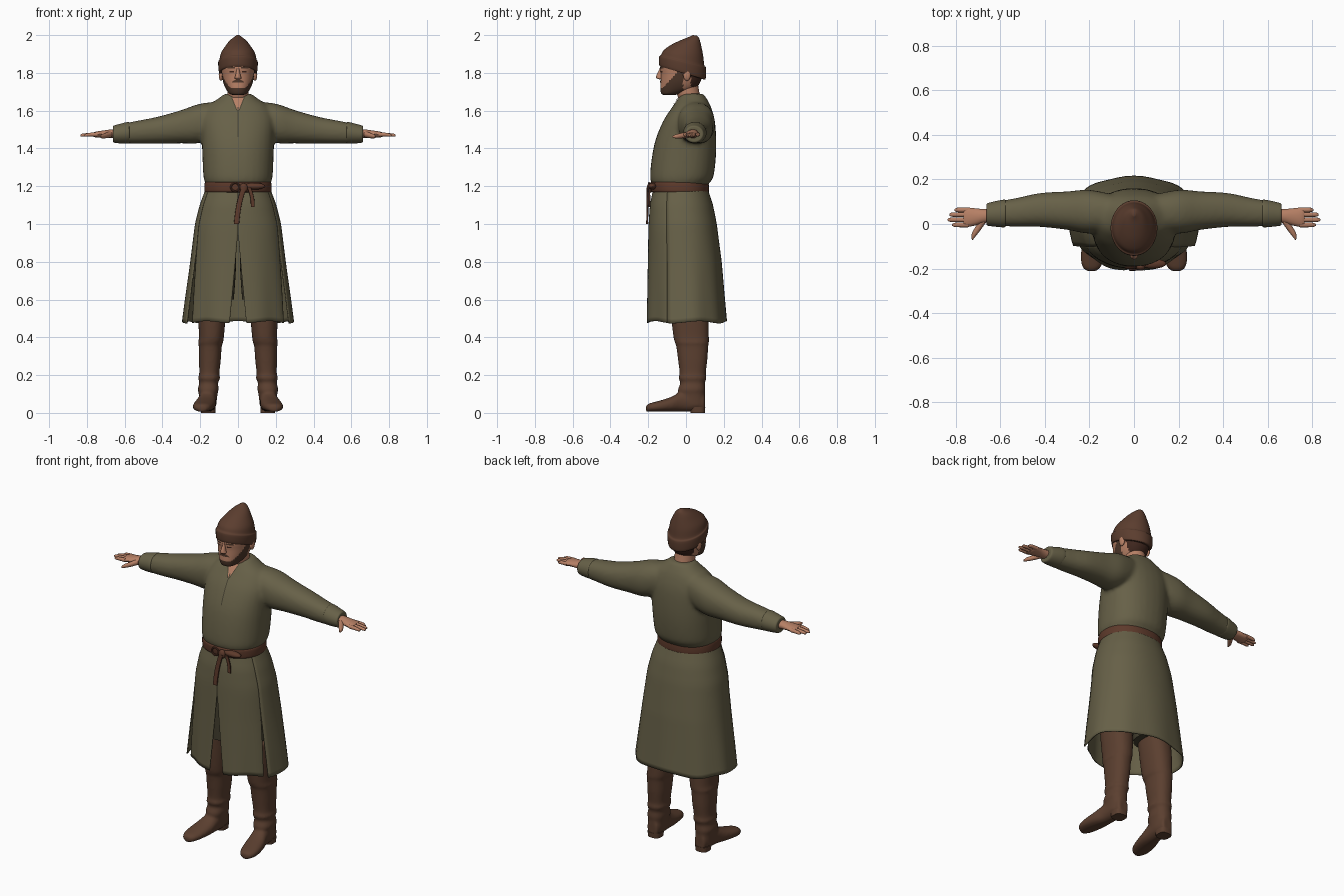
import bpy, bmesh, math
from mathutils import Vector
from mathutils.bvhtree import BVHTree

cube = bpy.data.objects.get("Cube")
if cube:
    bpy.data.objects.remove(cube)


def material(name, *rgb):
    m = bpy.data.materials.new(name)
    m.use_nodes = True
    m.diffuse_color = (*rgb, 1)
    m.node_tree.nodes["Principled BSDF"].inputs["Base Color"].default_value = (*rgb, 1)
    return m


OLIVE = material("olive wool", .135, .118, .064)
SHADE = material("dark olive", .06, .052, .03)
LEATHER = material("boot leather", .105, .05, .029)
FELT = material("brown felt", .105, .047, .028)
STRAP = material("belt leather", .11, .042, .024)
SKIN = material("skin", .47, .215, .13)
HAIR = material("dark hair", .05, .02, .013)
BEARD = material("beard brown", .075, .038, .023)


def finish(name, bm, mats, rule=None, recalc=True):
    if recalc:
        bmesh.ops.recalc_face_normals(bm, faces=bm.faces)
    for f in bm.faces:
        f.smooth = True
        if rule:
            f.material_index = rule(f.calc_center_median())
    mesh = bpy.data.meshes.new(name)
    bm.to_mesh(mesh)
    bm.free()
    for m in mats:
        mesh.materials.append(m)
    mesh.set_sharp_from_angle(angle=math.radians(50))
    ob = bpy.data.objects.new(name, mesh)
    bpy.context.collection.objects.link(ob)
    return ob


def spline(rings, sub):
    """Catmull-Rom smoothing of a list of (centre, u, v) rings."""
    out = []
    for i in range(len(rings) - 1):
        a, b, c, d = (rings[min(max(k, 0), len(rings) - 1)] for k in (i - 1, i, i + 1, i + 2))
        for s in range(sub):
            t = s / sub
            out.append([q + (r - p) * t / 2 + (p - q * 2.5 + r * 2 - w / 2) * t * t
                        + ((q - r) * 1.5 + (w - p) / 2) * t ** 3 for p, q, r, w in zip(a, b, c, d)])
    return out + [rings[-1]]


def loft(name, mats, *tubes, n=32, sub=4, power=2.0, rule=None, voxel=0):
    """Closed tubes through rings; voxel fuses several into one soft surface."""
    bm = bmesh.new()
    for tube in tubes:
        rows = []
        for c, u, v in spline([[Vector(x) for x in r] for r in tube], sub):
            row = []
            for k in range(n):
                a = math.tau * k / n
                x, y = (math.copysign(abs(w) ** (2 / power), w) for w in (math.cos(a), math.sin(a)))
                row.append(bm.verts.new(c + u * x + v * y))
            rows.append(row)
        for r, s in zip(rows, rows[1:]):
            for k in range(n):
                bm.faces.new((r[k], r[(k + 1) % n], s[(k + 1) % n], s[k]))
        bm.faces.new(rows[0])
        bm.faces.new(rows[-1])
    ob = finish(name, bm, mats, rule)
    if voxel:
        mod = ob.modifiers.new("fuse", 'REMESH')
        mod.mode, mod.voxel_size, mod.use_smooth_shade = 'VOXEL', voxel, True
        mod = ob.modifiers.new("soften", 'SMOOTH')
        mod.factor, mod.iterations = .5, 5
    return ob


def upright(rows, x=0):
    """Rings from (z, half width, front y, back y)."""
    return [((x, (f + b) / 2, z), (w, 0, 0), (0, (b - f) / 2, 0)) for z, w, f, b in rows]


def sideways(rows, s):
    """Rings along x from (x, y, z, half depth, half height)."""
    return [((s * x, y, z), (0, d, 0), (0, 0, h)) for x, y, z, d, h in rows]


def ball(name, mat, c, rx, ry, rz):
    rows = [(c[2] - rz * math.cos(a), rx * math.sin(a), c[1] - ry * math.sin(a), c[1] + ry * math.sin(a))
            for a in (math.pi * (k + .1) / 8.2 for k in range(9))]
    return loft(name, [mat], upright(rows, c[0]), n=16, sub=2)


def patch(name, mat, target, rows, cols=6, lift=.004):
    """Thin painted plate laid on the front of a part; rows of (z, x0, x1)."""
    deps = bpy.context.evaluated_depsgraph_get()
    tree = BVHTree.FromObject(target, deps)
    bm = bmesh.new()
    grid = []
    for z, x0, x1 in rows:
        line = []
        for k in range(cols + 1):
            x = x0 + (x1 - x0) * k / cols
            hit = tree.ray_cast(Vector((x, -1, z)), Vector((0, 1, 0)))[0]
            if hit:
                line.append(bm.verts.new((x, hit.y - lift, z)))
        grid.append(line)
    for r, s in zip(grid, grid[1:]):
        for k in range(min(len(r), len(s)) - 1):
            f = bm.faces.new((r[k], r[k + 1], s[k + 1], s[k]))
            f.normal_update()
            if f.normal.y > 0:
                f.normal_flip()
    return finish(name, bm, [mat], recalc=False)


# Tunic body fused with both sleeves
body = upright([(1.19, .162, -.168, .108), (1.215, .172, -.182, .122), (1.25, .183, -.19, .145),
                (1.35, .188, -.181, .158), (1.45, .192, -.16, .16), (1.55, .195, -.118, .152),
                (1.62, .165, -.072, .132), (1.66, .11, -.045, .112), (1.69, .07, -.025, .092)])
arm = [(.08, .05, 1.56, .08, .09), (.2, .055, 1.533, .098, .104), (.3, .06, 1.515, .086, .088),
       (.42, .063, 1.497, .076, .072), (.52, .053, 1.487, .065, .062), (.61, .046, 1.48, .055, .052)]
tunic = loft("tunic_top", [OLIVE], body, sideways(arm, 1), sideways(arm, -1), power=2.25, voxel=.011)

# Neck opening and the seam below it
patch("neck_opening", SKIN, tunic, [(1.6 + k * .01, -.004 - k * .004, .004 + k * .004) for k in range(8)])
patch("chest_slit", SHADE, tunic, [(1.46 + k * .02, -.003, .003) for k in range(9)], 1)
for s in (-1, 1):
    patch("collar_edge", SHADE, tunic, [(1.6 + k * .01, s * (.003 + k * .004), s * (.008 + k * .004))
                                        for k in range(8)], 1, .007)


# Skirt panels: two at the front, one wrapping the back, slit below the hip
HEM = spline([[Vector(r)] for r in [(1.195, .165, -.112), (1.13, .19, -.14), (1.0, .224, -.19)]], 3)


def skirt_size(z):
    """Half width, front y and back y at a height."""
    rows = [(1.2, .163, -.168, .108), (1.1, .2, -.188, .14), (1.0, .225, -.195, .16),
            (.8, .25, -.2, .185), (.6, .277, -.206, .201), (.48, .292, -.21, .211)]
    for a, b in zip(rows, rows[1:]):
        if z >= b[0] - .0001:
            t = (a[0] - z) / (a[0] - b[0])
            return [p + (q - p) * t for p, q in zip(a[1:], b[1:])]


def skirt_panel(name, start, end, front):
    """start and end give the edge angles at a height."""
    bm = bmesh.new()
    rows, cols, levels = [], 36, 30
    for i in range(levels + 1):
        z = 1.2 - .72 * i / levels
        w, f, b = skirt_size(z)
        low = max(0, (.95 - z) / .47)
        a0, a1 = start(z), end(z)
        row = []
        for k in range(cols + 1):
            a = a0 + (a1 - a0) * k / cols
            side = abs(math.cos(a))
            r = 1 + .014 * low * math.sin(a * 9) - (.1 * low * side if front else 0)
            x = w * r * math.copysign(side ** .9, math.cos(a))
            y = (f + b) / 2 + (b - f) / 2 * r * math.copysign(abs(math.sin(a)) ** .9, math.sin(a))
            row.append(bm.verts.new((x, y, z + .006 * low * math.sin(a * 5))))
        rows.append(row)
    for r, s in zip(rows, rows[1:]):
        for k in range(cols):
            bm.faces.new((r[k], s[k], s[k + 1], r[k + 1]))
    ob = finish(name, bm, [OLIVE], recalc=False)
    mod = ob.modifiers.new("cloth", 'SOLIDIFY')
    mod.thickness, mod.offset = .006, 0


def front_gap(z):
    return max(0, .95 - z) * .27


def side_edge(z):
    return math.radians(-26) + max(0, .8 - z) * .04


skirt_panel("skirt_front_left", lambda z: -math.pi / 2 + front_gap(z), lambda z: side_edge(z) - max(0, .8 - z) * .2, True)
skirt_panel("skirt_front_right", lambda z: math.pi - side_edge(z) + max(0, .8 - z) * .2,
            lambda z: math.pi * 1.5 - front_gap(z), True)
skirt_panel("skirt_back", side_edge, lambda z: math.pi - side_edge(z), False)

# Belt, buckle, knot and hanging ends
loft("belt", [STRAP], upright([(1.168, .172, -.178, .116), (1.175, .178, -.187, .121),
                               (1.215, .177, -.19, .12), (1.222, .17, -.184, .114)]), n=48, power=2.2)
bpy.ops.mesh.primitive_torus_add(major_radius=.022, minor_radius=.005, major_segments=20, minor_segments=8,
                                 location=(-.015, -.196, 1.195), rotation=(math.pi / 2, 0, 0))
buckle = bpy.context.object
buckle.name = "buckle"
buckle.data.materials.append(STRAP)
ball("knot", STRAP, (.03, -.192, 1.19), .022, .016, .026)
ball("belt_wrap", STRAP, (.085, -.178, 1.2), .06, .022, .018)


def strip(name, pts, half):
    loft(name, [STRAP], [(p, (half, 0, 0), (0, .005, 0)) for p in pts], n=12, power=4)


strip("long_belt_end", [(.03, -.203, 1.19), (.012, -.203, 1.13), (0, -.204, 1.07), (-.008, -.206, 1.0)], .014)
strip("short_belt_end", [(.06, -.195, 1.19), (.075, -.194, 1.14), (.078, -.193, 1.09)], .01)

for s, side in ((1, "left"), (-1, "right")):
    # Cuff and hand
    cuff = [(.575, .047, 1.483, .058, .054), (.585, .047, 1.483, .062, .057), (.64, .044, 1.477, .054, .049),
            (.66, .043, 1.476, .048, .043), (.662, .043, 1.476, .035, .03)]
    loft(side + "_cuff", [OLIVE], sideways(cuff, s))
    palm = [(.62, .038, 1.478, .03, .025), (.67, .036, 1.478, .031, .023), (.71, .032, 1.477, .038, .019),
            (.75, .03, 1.474, .044, .016), (.765, .03, 1.473, .04, .011)]
    digits = []
    for y, tip in ((-.004, .815), (.019, .835), (.042, .828), (.063, .805)):
        digits.append(sideways([(.745, y, 1.474, .011, .011), (.785, y, 1.473, .0105, .01),
                                (tip - .01, y, 1.47, .009, .008), (tip, y, 1.469, .004, .004)], s))
    thumb = [((s * x, y, z), (s * .5 * r, r, 0), (0, 0, r)) for x, y, z, r in
             ((.675, .02, 1.475, .017), (.7, -.02, 1.468, .014), (.72, -.05, 1.464, .011), (.727, -.068, 1.462, .005))]
    loft(side + "_hand", [SKIN], sideways(palm, s), thumb, *digits, n=14)

    # Boot shaft fused with the foot, plus heel block
    shaft = [(.64, .135, .078, -.09, .1), (.5, .138, .072, -.078, .118), (.4, .141, .066, -.066, .121),
             (.37, .146, .066, -.058, .121), (.355, .147, .061, -.052, .118), (.28, .149, .058, -.042, .113),
             (.21, .152, .053, -.034, .105), (.185, .153, .058, -.04, .109), (.16, .155, .05, -.03, .1),
             (.125, .158, .055, -.042, .103), (.1, .158, .05, -.04, .1), (.04, .16, .044, -.03, .096)]
    foot = [(.1, .157, .032, .1), (.05, .158, .045, .12), (-.02, .163, .047, .112), (-.08, .174, .055, .082),
            (-.15, .186, .054, .06), (-.195, .19, .04, .048), (-.212, .191, .018, .036)]
    loft(side + "_boot", [LEATHER],
         [((s * x, (f + b) / 2, z), (w, 0, 0), (0, (b - f) / 2, 0)) for z, x, w, f, b in shaft],
         [((s * x, y, top / 2 + .004), (w, 0, 0), (0, 0, top / 2 - .002)) for y, x, w, top in foot],
         power=2.3, voxel=.008)
    loft(side + "_heel", [LEATHER], upright([(0, .038, .025, .1), (.03, .04, .02, .102)], s * .158), sub=1, power=3)
    loft(side + "_trouser_leg", [SHADE], upright([(.6, .078, -.085, .095), (.8, .09, -.1, .1),
                                                  (1.08, .088, -.12, .1)], s * .1))
    ball(side + "_ear", SKIN, (s * .09, .005, 1.79), .012, .02, .032)


# Head, with beard and hair coloured by region
def head_colour(c):
    if c.y > .025 and c.z > 1.69:
        return 2
    if c.y < -.015 and c.z < 1.718 + max(0, c.y + .125) * 1.1:
        return 1
    return 0


head = loft("head", [SKIN, BEARD, HAIR],
            upright([(1.683, .025, -.118, -.06), (1.69, .045, -.13, -.03), (1.715, .064, -.136, .045),
                     (1.75, .078, -.134, .075), (1.79, .085, -.133, .085), (1.83, .089, -.136, .088),
                     (1.87, .088, -.125, .08), (1.91, .06, -.09, .06)]),
            n=64, sub=6, power=2.2, rule=head_colour)
loft("neck", [SKIN], upright([(1.58, .055, -.03, .075), (1.65, .057, -.036, .078), (1.7, .056, -.052, .07),
                              (1.76, .055, -.06, .06)]))
loft("nose", [SKIN], upright([(1.765, .008, -.14, -.12), (1.772, .018, -.156, -.12), (1.785, .014, -.157, -.12),
                              (1.815, .008, -.143, -.12), (1.83, .008, -.138, -.12)]), n=16)
patch("moustache", BEARD, head, [(1.748, -.034, .034), (1.756, -.028, .028), (1.763, -.014, .014)])
for s in (-1, 1):
    patch("eye", HAIR, head, [(1.803, s * .022, s * .044), (1.811, s * .022, s * .044)], 4, .002)
    patch("eyebrow", BEARD, head, [(1.822, s * .014, s * .056), (1.83, s * .016, s * .054)], 4, .004)

# Pointed cap with a turned-up band, tilted back
cap = [(-.128, 1.836, .092, 1.766, .09), (-.141, 1.838, .104, 1.77, .101), (-.142, 1.885, .106, 1.825, .105),
       (-.132, 1.895, .097, 1.84, .099), (-.118, 1.92, .091, 1.89, .09), (-.078, 1.949, .082, 1.937, .066),
       (-.03, 1.972, .074, 1.97, .044), (.015, 1.99, .067, 1.988, .022), (.035, 2.0, .055, 1.998, .007)]
loft("cap", [FELT], [((0, (f + b) / 2, (p + q) / 2), (w, 0, 0), (0, (b - f) / 2, (q - p) / 2))
                     for f, p, b, q, w in cap], n=40)
